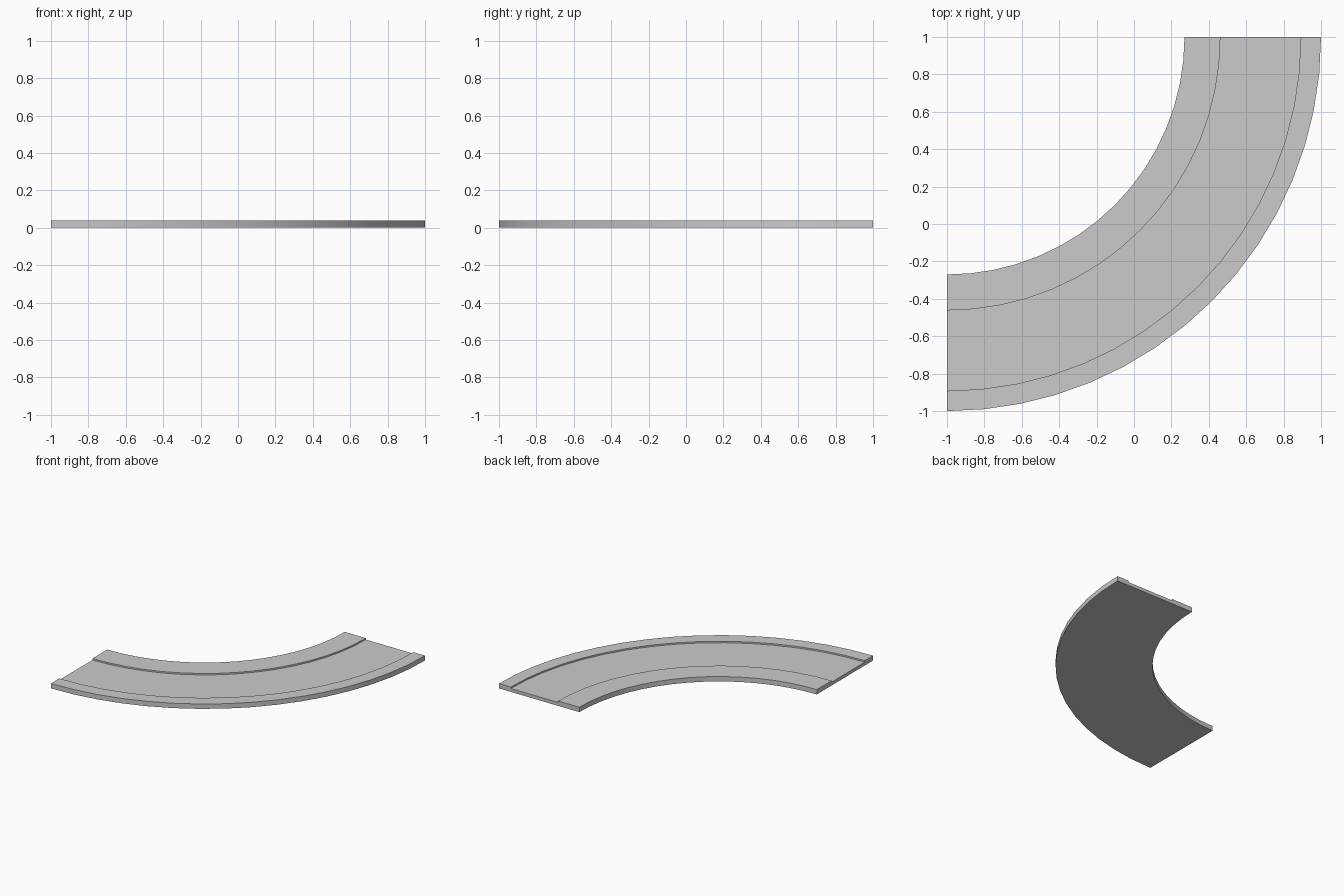
import bpy, bmesh, math
from mathutils import Vector

if "Cube" in bpy.data.objects:
    bpy.data.objects.remove(bpy.data.objects["Cube"])

SEGMENTS = 16
CENTRE = Vector((-1, 1, 0))

# Cross-section (radius, height): inner kerb, sunken road bed, outer kerb
profile = [(1.27, 0), (2.0, 0), (2.0, 0.04), (1.892, 0.04),
           (1.892, 0.028), (1.462, 0.028), (1.462, 0.04), (1.27, 0.04)]

bm = bmesh.new()
start = [bm.verts.new(CENTRE + Vector((0, -r, z))) for r, z in profile]
edges = [bm.edges.new((v, start[(i + 1) % len(start)])) for i, v in enumerate(start)]

# Sweep the section through a quarter turn
bmesh.ops.spin(bm, geom=start + edges, cent=CENTRE, axis=(0, 0, 1),
               angle=math.pi / 2, steps=SEGMENTS)

# Cap both cut ends
bmesh.ops.holes_fill(bm, edges=[e for e in bm.edges if e.is_boundary], sides=0)
bmesh.ops.recalc_face_normals(bm, faces=bm.faces[:])

mesh = bpy.data.meshes.new("curved_road")
bm.to_mesh(mesh)
bm.free()
road = bpy.data.objects.new("curved_road", mesh)
bpy.context.collection.objects.link(road)

# Smooth curved walls, crisp kerb edges
bpy.context.view_layer.objects.active = road
road.select_set(True)
bpy.ops.object.shade_smooth_by_angle(angle=math.radians(30))
